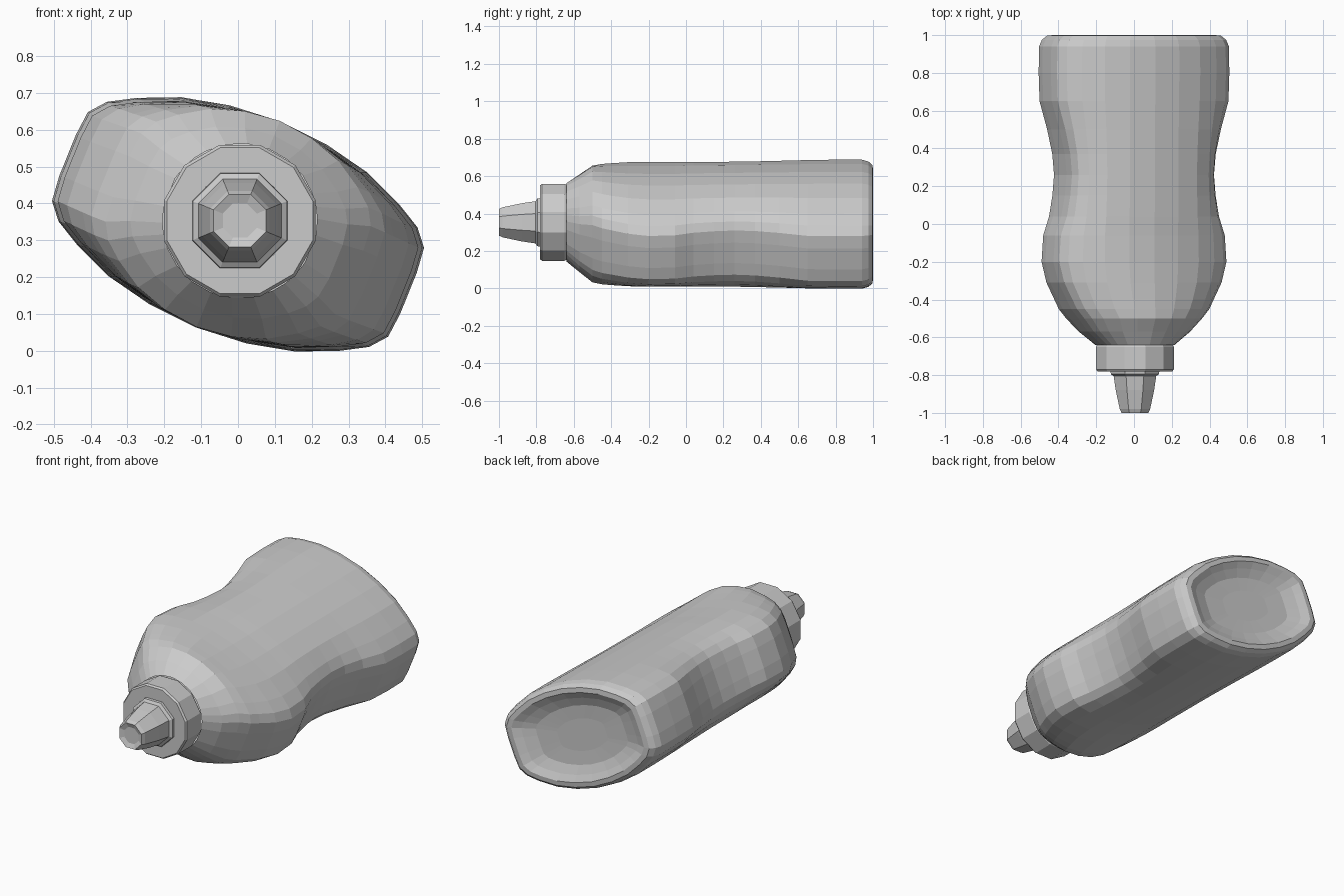
import bpy, bmesh, math

if "Cube" in bpy.data.objects:
    bpy.data.objects.remove(bpy.data.objects["Cube"])

TILT = math.radians(-22)
CX, CZ = 0.0, 0.343
NX, NZ = 0.005, 0.353   # neck axis


def loft(name, rings, cap_end=True):
    """Skin closed rings of equal point count."""
    bm = bmesh.new()
    loops = [[bm.verts.new(p) for p in r] for r in rings]
    n = len(loops[0])
    for a, b in zip(loops, loops[1:]):
        for i in range(n):
            j = (i + 1) % n
            bm.faces.new((a[i], a[j], b[j], b[i]))
    if cap_end:
        bm.faces.new(loops[-1])
    bmesh.ops.recalc_face_normals(bm, faces=bm.faces)
    me = bpy.data.meshes.new(name)
    bm.to_mesh(me)
    bm.free()
    ob = bpy.data.objects.new(name, me)
    bpy.context.collection.objects.link(ob)
    return ob


def lathe(name, sides, profile, turn=0.0, cap_end=True):
    """Turned part around the neck axis; profile is (y, radius)."""
    rings = []
    for y, r in profile:
        rings.append([(NX + r * math.cos(turn + 2 * math.pi * i / sides), y,
                       NZ + r * math.sin(turn + 2 * math.pi * i / sides))
                      for i in range(sides)])
    return loft(name, rings, cap_end)


# Cross-section: flattened lens with blunt ends, mirrored from one quarter
quarter = [(.494, .06), (.487, .13), (.45, .175), (.38, .215), (.27, .262), (.14, .291)]
half = quarter + [(0, .302)] + [(-u, v) for u, v in reversed(quarter)]
section = half + [(-u, -v) for u, v in half]


def body_ring(y, pinch, su, sv, t):
    """Section with pinched ends, scaled, blended by t into the round neck, tilted."""
    c, s = math.cos(TILT), math.sin(TILT)
    pts = []
    for u, v in section:
        a = math.atan2(v / .302, u / .49)
        u1 = u * su * (1 - pinch * (u / .49) ** 2)
        u2 = u1 * (1 - t) + .21 * math.cos(a) * t
        v2 = v * sv * (1 - t) + .21 * math.sin(a) * t
        ox, oz = CX + (NX - CX) * t, CZ + (NZ - CZ) * t
        pts.append((ox + u2 * c - v2 * s, y, oz + u2 * s + v2 * c))
    return pts


# Bottle body: neck, shoulder, grip waist, rounded base rim and dished bottom
stations = [
    (-.64, 0, 1, 1, 1), (-.57, 0, .72, .98, .48), (-.50, 0, .73, 1.04, .12),
    (-.45, .03, .82, 1.01, .05), (-.40, .05, .88, .99, .02), (-.31, .04, .96, .97, 0),
    (-.20, .02, 1, .96, 0), (-.06, .04, 1, .96, 0), (.04, .11, 1, .97, 0),
    (.15, .15, 1, .975, 0), (.26, .17, 1, .98, 0), (.37, .15, 1, .985, 0),
    (.50, .09, 1, .99, 0), (.65, 0, 1, .995, 0), (.80, 0, 1.01, 1, 0),
    (.94, 0, 1.005, 1, 0), (.975, 0, .975, .975, 0), (.997, 0, .92, .92, 0),
    (1.0, 0, .86, .83, 0), (.980, 0, .76, .71, 0), (.960, 0, .60, .55, 0),
    (.955, 0, .33, .30, 0),
]
loft("bottle_body", [body_ring(*s) for s in stations])

# Screw collar
lathe("collar", 12, [(-.64, .208), (-.65, .213), (-.77, .213), (-.78, .205),
                     (-.78, .13)], math.pi / 12, cap_end=False)

# Stepped nozzle with a shallow hollow tip
lathe("nozzle", 8, [(-.775, .14), (-.795, .138), (-.805, .122), (-.88, .110),
                    (-.98, .087), (-1.0, .077), (-.99, .05)], math.pi / 8)
